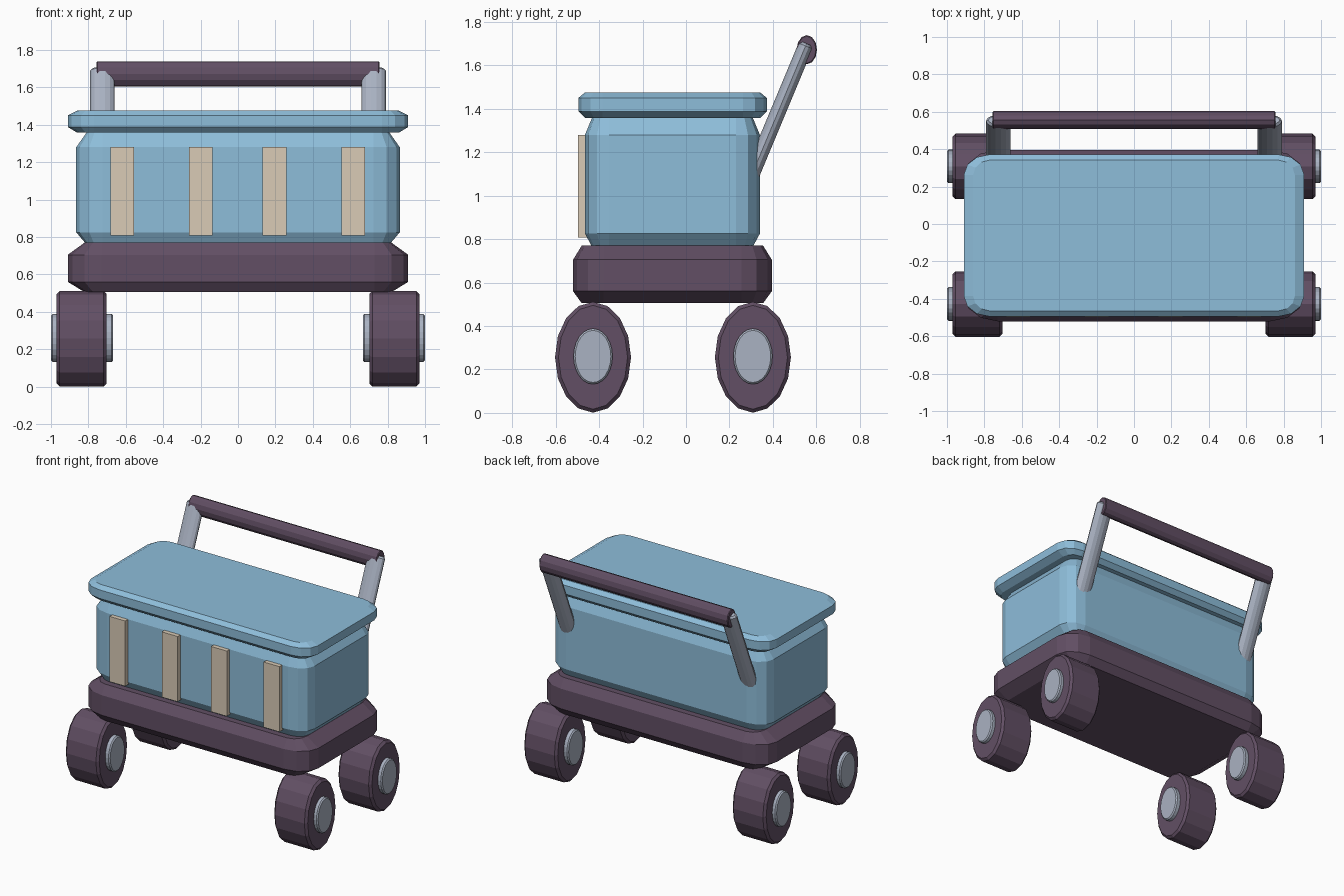
import bpy, bmesh, math
from mathutils import Vector, Matrix

if "Cube" in bpy.data.objects:
    bpy.data.objects.remove(bpy.data.objects["Cube"])


def mat(name, rgb):
    m = bpy.data.materials.new(name)
    m.diffuse_color = (*rgb, 1)
    m.use_nodes = True
    m.node_tree.nodes["Principled BSDF"].inputs["Base Color"].default_value = m.diffuse_color
    return m


BLUE = mat("soft blue", (0.27, 0.51, 0.70))
PURPLE = mat("dark plum", (0.122, 0.078, 0.128))
CREAM = mat("cream", (0.70, 0.60, 0.47))
GREY = mat("cool grey", (0.40, 0.445, 0.54))


def loft(name, rings, material, matrix=Matrix()):
    """Skin a stack of equal-length rings and cap both ends."""
    bm = bmesh.new()
    rows = [[bm.verts.new(matrix @ Vector(p)) for p in r] for r in rings]
    n = len(rows[0])
    for a, b in zip(rows, rows[1:]):
        for i in range(n):
            j = (i + 1) % n
            bm.faces.new((a[i], a[j], b[j], b[i]))
    bm.faces.new(rows[0][::-1])
    bm.faces.new(rows[-1])
    bmesh.ops.recalc_face_normals(bm, faces=bm.faces[:])
    me = bpy.data.meshes.new(name)
    bm.to_mesh(me)
    bm.free()
    me.materials.append(material)
    ob = bpy.data.objects.new(name, me)
    bpy.context.collection.objects.link(ob)
    return ob


def rounded_box(name, hx, y0, y1, rx, ry, levels, material):
    """Box with 3-segment corners; levels are (z, inset x, inset y)."""
    cy, hy = (y0 + y1) / 2, (y1 - y0) / 2
    rings = []
    for z, ix, iy in levels:
        ring = []
        for q, (sx, sy) in enumerate(((1, 1), (-1, 1), (-1, -1), (1, -1))):
            for k in range(4):
                a = math.radians(90 * q + 30 * k)
                ex, ey = max(rx - ix, 0.02), max(ry - iy, 0.02)
                ring.append((sx * (hx - ix - ex) + ex * math.cos(a),
                             cy + sy * (hy - iy - ey) + ey * math.sin(a), z))
        rings.append(ring)
    return loft(name, rings, material)


def tube(name, p0, p1, ra, rb, sides, bevel, material):
    """Elliptical rod with bevelled ends; ra is measured along the side axis."""
    p0, p1 = Vector(p0), Vector(p1)
    w = (p1 - p0).normalized()
    u = Vector((0, 1, 0)) if abs(w.x) > 0.9 else Vector((1, 0, 0))
    v = w.cross(u)
    length = (p1 - p0).length
    rings = []
    for t, inset in ((0, bevel), (bevel, 0), (length - bevel, 0), (length, bevel)):
        rings.append([p0 + w * t
                      + u * (ra - inset) * math.cos(2 * math.pi * i / sides)
                      + v * (rb - inset) * math.sin(2 * math.pi * i / sides)
                      for i in range(sides)])
    return loft(name, rings, material)


# Cart base, cooler body and lid
rounded_box("base", 0.91, -0.52, 0.395, 0.18, 0.14,
            [(0.505, 0.09, 0.04), (0.56, 0, 0), (0.705, 0, 0), (0.77, 0.09, 0.04)], PURPLE)
rounded_box("body", 0.865, -0.465, 0.34, 0.14, 0.11,
            [(0.76, 0.055, 0.035), (0.825, 0, 0), (1.28, 0, 0), (1.365, 0.06, 0.035)], BLUE)
rounded_box("lid", 0.91, -0.495, 0.372, 0.14, 0.11,
            [(1.358, 0.05, 0.03), (1.388, 0, 0), (1.45, 0, 0), (1.475, 0.05, 0.03)], BLUE)

# Front slats
for x in (-0.62, -0.2, 0.195, 0.617):
    loft("slat", [[(x + sx * 0.063, y, z) for sx, y in
                   ((-1, -0.497), (1, -0.497), (1, -0.45), (-1, -0.45))]
                  for z in (0.807, 1.28)], CREAM)

# Wheels with hubs showing on both faces
for side in (-1, 1):
    for y in (-0.428, 0.308):
        tube("wheel", (side * 0.702, y, 0.256), (side * 0.97, y, 0.256),
             0.175, 0.255, 16, 0.016, PURPLE)
        tube("hub", (side * 0.668, y, 0.26), (side * 1.0, y, 0.26),
             0.09, 0.128, 24, 0.008, GREY)

# Push handle: two slanted posts and a crossbar
for side in (-1, 1):
    tube("handle_post", (side * 0.725, 0.288, 1.06), (side * 0.725, 0.555, 1.70),
         0.066, 0.036, 14, 0.012, GREY)
tube("handle_bar", (-0.757, 0.556, 1.672), (0.757, 0.556, 1.672),
     0.047, 0.067, 12, 0.005, PURPLE)
